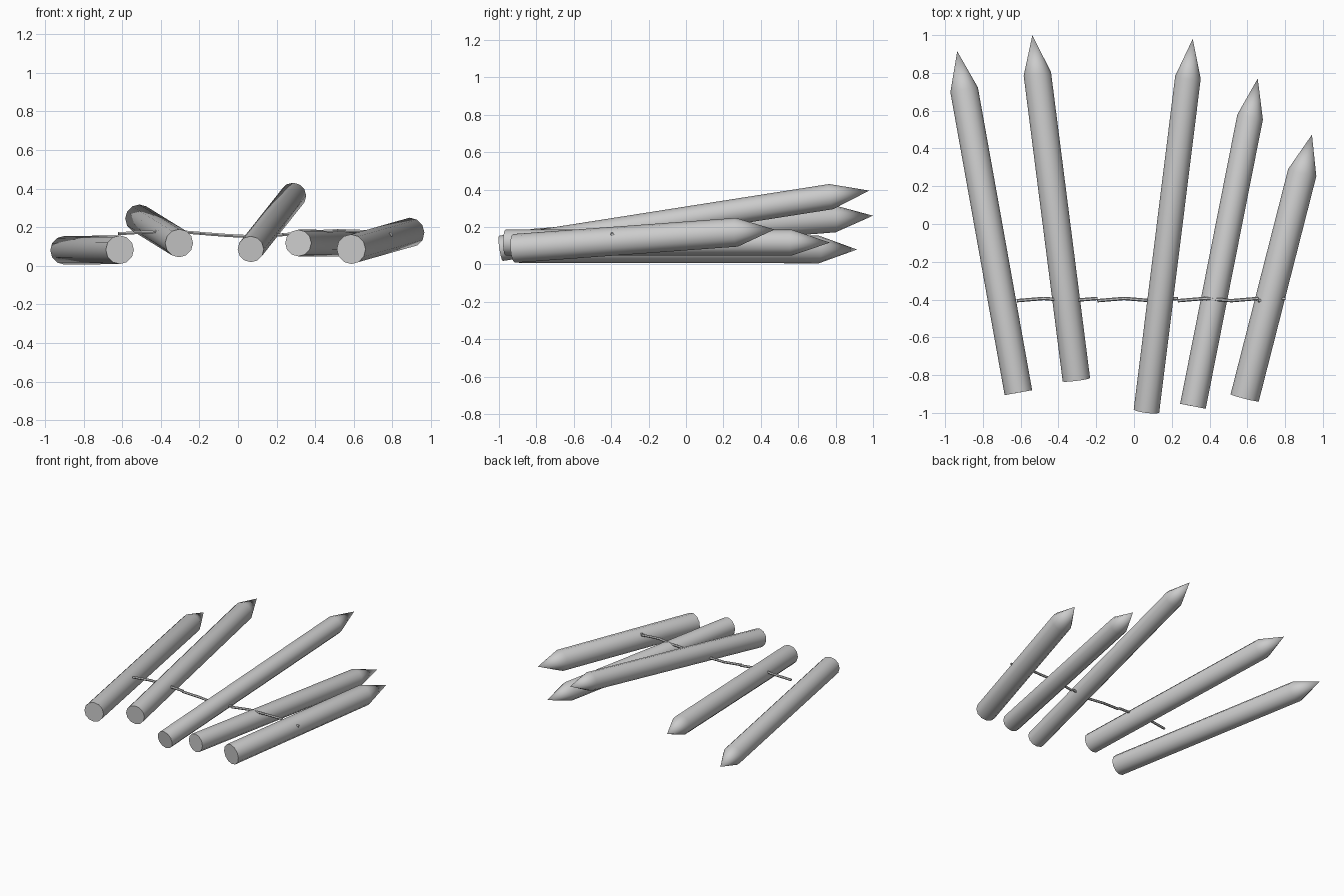
import bpy, bmesh, math
from mathutils import Vector

if "Cube" in bpy.data.objects:
    bpy.data.objects.remove(bpy.data.objects["Cube"])

SIDES = 12
POINT = 0.208  # length of the sharpened end


def rings_mesh(name, start, end, rings, sides):
    """Turned solid from start to end; rings = (distance along axis, radius)."""
    start, end = Vector(start), Vector(end)
    rot = (end - start).to_track_quat('Z', 'Y')
    bm = bmesh.new()
    loops = []
    for dist, rad in rings:
        if rad == 0:
            loops.append([bm.verts.new((0, 0, dist))])
            continue
        loops.append([bm.verts.new((rad * math.cos(math.tau * i / sides),
                                    rad * math.sin(math.tau * i / sides), dist))
                      for i in range(sides)])
    bm.faces.new(loops[0][::-1])
    for a, b in zip(loops, loops[1:]):
        for i in range(sides):
            j = (i + 1) % sides
            if len(b) == 1:
                bm.faces.new((a[i], a[j], b[0]))
            else:
                bm.faces.new((a[i], a[j], b[j], b[i]))
    if len(loops[-1]) > 1:
        bm.faces.new(loops[-1])
    mesh = bpy.data.meshes.new(name)
    bm.to_mesh(mesh)
    bm.free()
    obj = bpy.data.objects.new(name, mesh)
    obj.location = start
    obj.rotation_mode = 'QUATERNION'
    obj.rotation_quaternion = rot
    bpy.context.collection.objects.link(obj)
    bpy.ops.object.select_all(action='DESELECT')
    obj.select_set(True)
    bpy.context.view_layer.objects.active = obj
    bpy.ops.object.shade_smooth_by_angle(angle=math.radians(35))
    return obj


# Sharpened stakes: base centre, tip, radius
stakes = [
    ((-0.612, -0.893, 0.083), (-0.936, 0.915, 0.080), 0.074),
    ((-0.305, -0.825, 0.117), (-0.538, 1.000, 0.261), 0.073),
    ((0.066, -0.990, 0.086), (0.311, 0.980, 0.395), 0.068),
    ((0.312, -0.965, 0.118), (0.655, 0.770, 0.117), 0.069),
    ((0.586, -0.920, 0.086), (0.942, 0.473, 0.187), 0.077),
]
for n, (base, tip, r) in enumerate(stakes, 1):
    length = (Vector(tip) - Vector(base)).length
    rings_mesh(f"stake_{n}", base, tip, [(0, r), (length - POINT, r), (length, 0)], SIDES)

# Rope strung across the stakes in short crooked pieces
heights = [0.166, 0.175, 0.180, 0.168, 0.157, 0.150, 0.161, 0.175, 0.183, 0.178, 0.160]
step = 0.142
for k in range(10):
    x = -0.62 + step * k
    dy = 0.006 if k % 3 != 1 else -0.006
    a = Vector((x, -0.4 - dy, heights[k]))
    b = Vector((x + step, -0.4 + dy, heights[k + 1]))
    rings_mesh(f"rope_piece_{k + 1}", a, b, [(0, 0.009), ((b - a).length, 0.009)], 6)
